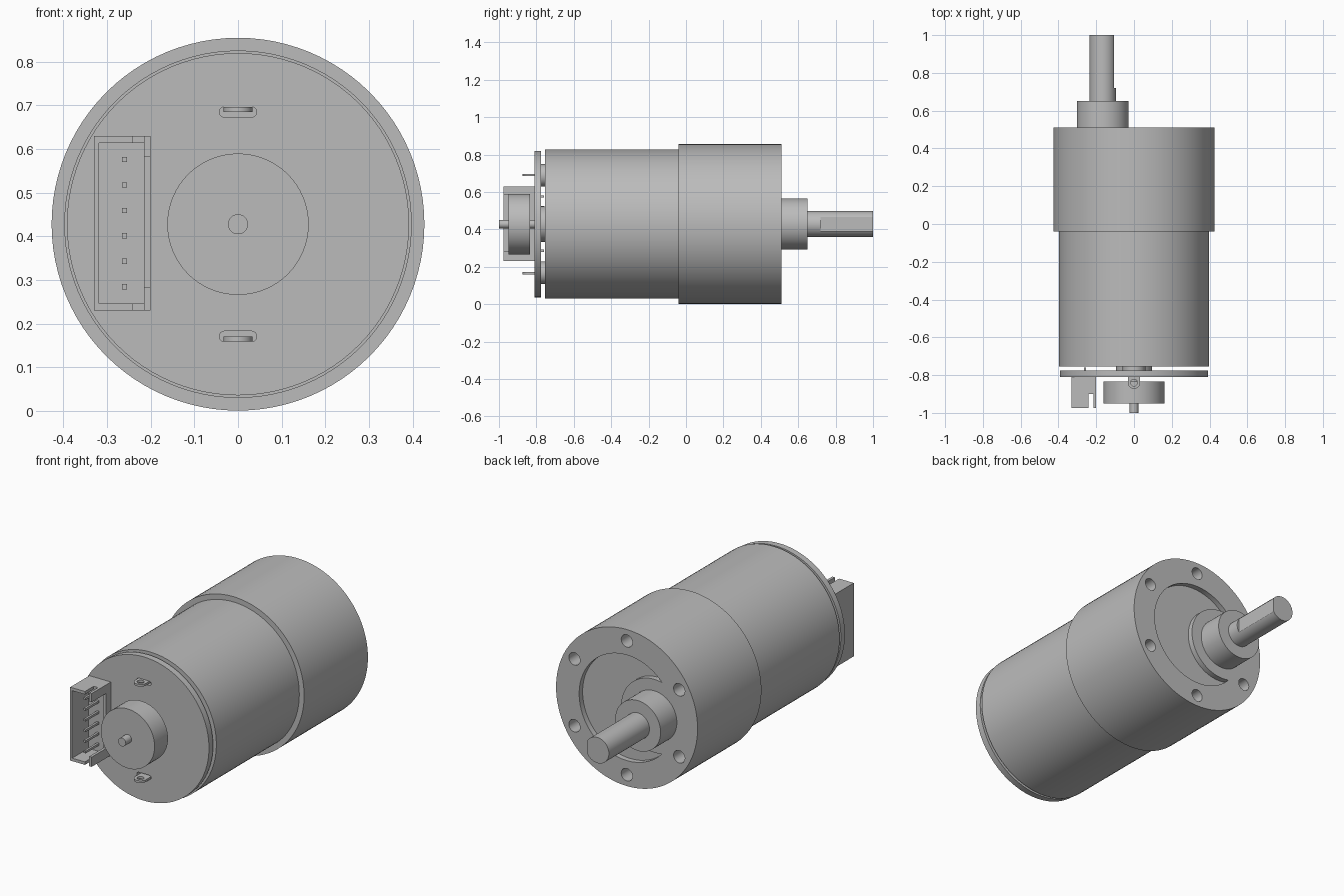
import bpy, math

cube = bpy.data.objects.get("Cube")
if cube:
    bpy.data.objects.remove(cube, do_unlink=True)

grey = bpy.data.materials.new("plain grey")
grey.use_nodes = True
COLOUR = (0.5, 0.5, 0.5, 1)
grey.diffuse_color = COLOUR
grey.node_tree.nodes["Principled BSDF"].inputs["Base Color"].default_value = COLOUR

CZ = 0.428        # height of the motor axis
SHAFT_X = -0.165  # offset of the output shaft


def cyl(name, r, y0, y1, x=0, z=CZ, sides=64):
    """Cylinder lying along y."""
    bpy.ops.mesh.primitive_cylinder_add(vertices=sides, radius=r, depth=y1 - y0,
                                        location=(x, (y0 + y1) / 2, z),
                                        rotation=(math.pi / 2, 0, 0))
    return finish(name)


def box(name, x0, x1, y0, y1, z0, z1):
    bpy.ops.mesh.primitive_cube_add(size=1, location=((x0 + x1) / 2, (y0 + y1) / 2, (z0 + z1) / 2))
    bpy.context.object.scale = (x1 - x0, y1 - y0, z1 - z0)
    return finish(name)


def finish(name):
    ob = bpy.context.object
    ob.name = name
    ob.data.materials.append(grey)
    bpy.ops.object.transform_apply(location=True, rotation=True, scale=True)
    return ob


def combine(ob, others, operation="DIFFERENCE"):
    """Apply a boolean with each helper, then drop the helper."""
    for other in others:
        bpy.context.view_layer.objects.active = ob
        mod = ob.modifiers.new("cut", "BOOLEAN")
        mod.operation, mod.solver, mod.object = operation, "EXACT", other
        bpy.ops.object.modifier_apply(modifier=mod.name)
        bpy.data.objects.remove(other, do_unlink=True)
    return ob


# Gearbox with mounting holes and a crescent recess around the shaft pad
gearbox = cyl("gearbox", 0.427, -0.04, 0.51, sides=96)
recess = cyl("recess_cutter", 0.288, 0.48, 0.55)
combine(recess, [cyl("pad_cutter", 0.2, 0.4, 0.6, x=SHAFT_X)])
holes = []
for i in range(6):
    a = math.radians(30 + 60 * i)
    holes.append(cyl("hole_cutter", 0.034, 0.38, 0.55, 0.365 * math.cos(a),
                     CZ + 0.365 * math.sin(a), 24))
combine(gearbox, [recess] + holes)

# Output boss and D-shaped shaft
cyl("shaft_boss", 0.137, 0.5, 0.65, x=SHAFT_X)
shaft = cyl("output_shaft", 0.07, 0.6, 1.0, x=SHAFT_X, sides=48)
combine(shaft, [box("flat_cutter", SHAFT_X + 0.058, 0.1, 0.72, 1.1, 0.2, 0.7)])

# Motor can and the spacers behind the circuit board
cyl("motor_can", 0.398, -0.755, -0.04, sides=96)
cyl("motor_bearing", 0.095, -0.78, -0.75)

# Circuit board with terminal slots
board = cyl("circuit_board", 0.392, -0.81, -0.775, sides=96)
for side, word in ((1, "upper"), (-1, "lower")):
    cyl(word + "_spacer", 0.06, -0.78, -0.75, z=CZ + side * 0.26, sides=32)
    z = CZ + side * 0.257
    slot = [cyl("slot_end", 0.012, -0.83, -0.76, x, z, 16) for x in (-0.031, 0.031)]
    slot.append(box("slot_middle", -0.031, 0.031, -0.83, -0.76, z - 0.012, z + 0.012))
    combine(board, slot)
    # Rounded solder tab with an eyelet
    t = CZ + side * 0.263
    tab = box(word + "_terminal", -0.033, 0.033, -0.84, -0.75, t - 0.006, t + 0.006)
    for r, op in ((0.033, "UNION"), (0.018, "DIFFERENCE")):
        h = 0.012 if op == "UNION" else 0.04
        bpy.ops.mesh.primitive_cylinder_add(vertices=32, radius=r, depth=h, location=(0, -0.84, t))
        combine(tab, [finish("eyelet")], op)

# Encoder magnet and rear shaft
cyl("encoder_magnet", 0.162, -0.95, -0.835)
cyl("rear_shaft", 0.023, -1.0, -0.75, sides=32)

# Connector shell, open at the front, with key slots and a side window
shell = box("connector_shell", -0.33, -0.2, -0.975, -0.81, 0.23, 0.63)
combine(shell, [
    box("cavity_cutter", -0.318, -0.215, -1.1, -0.835, 0.246, 0.614),
    box("key_cutter", -0.241, -0.215, -1.1, -0.9, 0.1, 0.8),
    box("window_cutter", -0.225, -0.1, -1.1, -0.85, 0.283, 0.583),
])
for i in range(6):
    z = 0.285 + 0.0582 * i
    box("connector_pin_%d" % (i + 1), -0.266, -0.254, -0.95, -0.76, z - 0.006, z + 0.006)

# Smooth round walls, crisp edges
for ob in bpy.data.objects:
    if ob.type == "MESH" and grey.name in ob.data.materials:
        bpy.ops.object.select_all(action="DESELECT")
        ob.select_set(True)
        bpy.context.view_layer.objects.active = ob
        bpy.ops.object.shade_smooth_by_angle(angle=math.radians(30))
